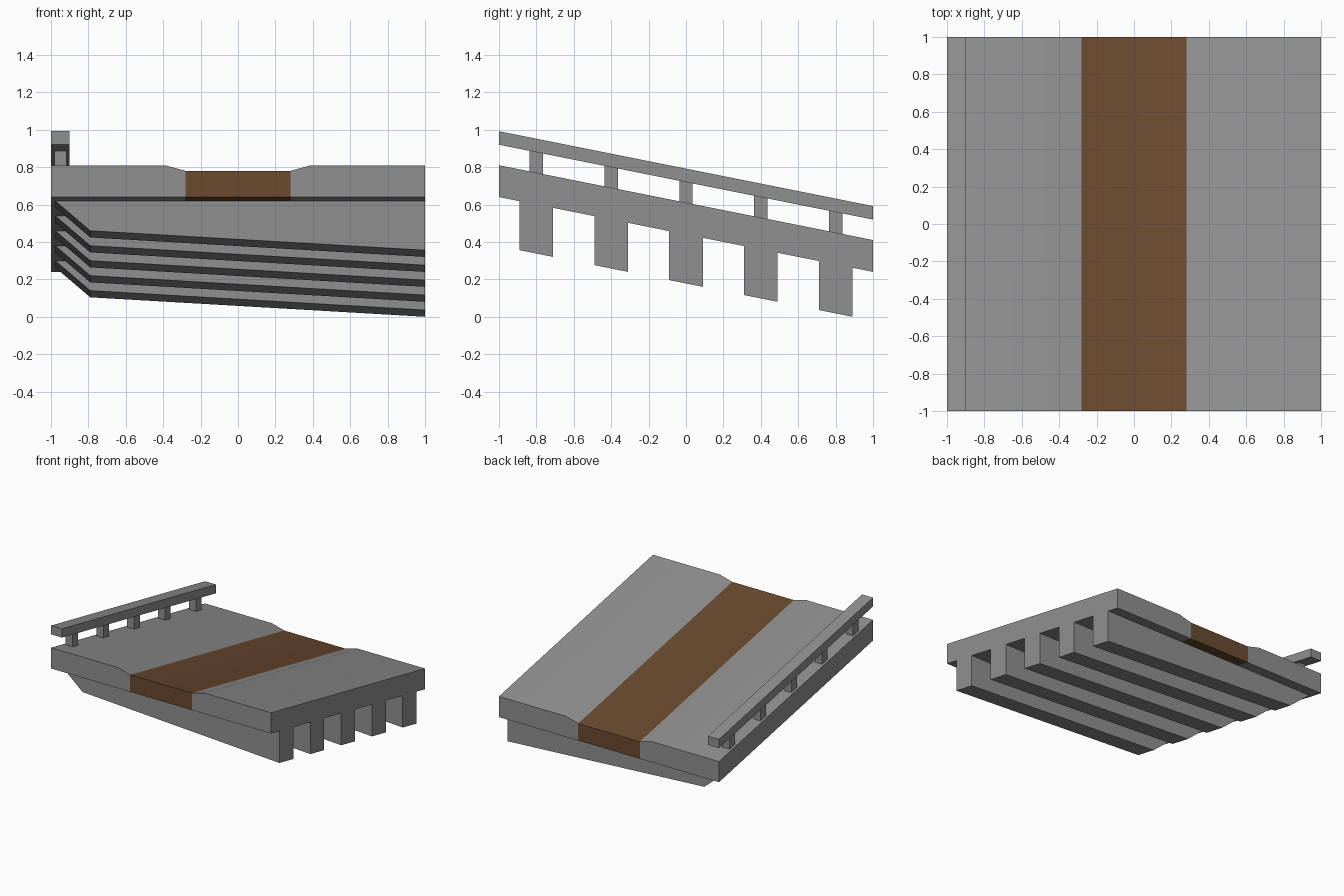
import bpy, bmesh, math

if "Cube" in bpy.data.objects:
    bpy.data.objects.remove(bpy.data.objects["Cube"])

SLOPE = -0.2  # everything is sheared down towards the back

grey = bpy.data.materials.new("grey_stone")
grey.diffuse_color = (0.28, 0.28, 0.28, 1)
grey.use_nodes = True
grey.node_tree.nodes["Principled BSDF"].inputs["Base Color"].default_value = grey.diffuse_color
brown = bpy.data.materials.new("brown_path")
brown.diffuse_color = (0.145, 0.068, 0.028, 1)
brown.use_nodes = True
brown.node_tree.nodes["Principled BSDF"].inputs["Base Color"].default_value = brown.diffuse_color


def finish(name, bm, mats=(grey,)):
    bmesh.ops.recalc_face_normals(bm, faces=bm.faces[:])
    me = bpy.data.meshes.new(name)
    bm.to_mesh(me)
    bm.free()
    for m in mats:
        me.materials.append(m)
    ob = bpy.data.objects.new(name, me)
    bpy.context.collection.objects.link(ob)
    return ob


def ring(bm, pts, y):
    return [bm.verts.new((x, y, z + SLOPE * y)) for x, z in pts]


def prism(name, pts, y0, y1):
    """Extrude an x-z profile along y, following the slope."""
    bm = bmesh.new()
    a, b = ring(bm, pts, y0), ring(bm, pts, y1)
    bm.faces.new(a)
    bm.faces.new(b[::-1])
    for i in range(len(pts)):
        j = (i + 1) % len(pts)
        bm.faces.new((a[i], a[j], b[j], b[i]))
    return finish(name, bm)


def rect(x0, x1, z0, z1):
    return [(x0, z0), (x1, z0), (x1, z1), (x0, z1)]


# Deck slab with a sunken brown path: columns of quads across x
top = [(-1, .61), (-.39, .61), (-.28, .58), (.28, .58), (.39, .61), (1, .61)]
bm = bmesh.new()
t0, t1 = ring(bm, top, -1), ring(bm, top, 1)
low = [(x, .44) for x, _ in top]
b0, b1 = ring(bm, low, -1), ring(bm, low, 1)
for i in range(len(top) - 1):
    for p, q in ((t0, t1), (t1, b1), (b1, b0), (b0, t0)):
        f = bm.faces.new((p[i], p[i + 1], q[i + 1], q[i]))
        f.material_index = 1 if i == 2 else 0
for k in (0, -1):
    bm.faces.new((t0[k], t1[k], b1[k], b0[k]))
deck = finish("deck", bm, (grey, brown))

# Soft shading over the shallow dip, crisp outer edges
bpy.context.view_layer.objects.active = deck
deck.select_set(True)
bpy.ops.object.shade_smooth_by_angle(angle=math.radians(30))

# Cross beams under the deck and posts above it
beam = [(-.975, .44), (-.79, .282), (1, .178), (1, .44)]
for i in range(5):
    y = -0.8 + 0.4 * i
    prism(f"beam_{i + 1}", beam, y - .09, y + .09)
    prism(f"rail_post_{i + 1}", rect(-.982, -.918, .61, .72), y - .036, y + .036)

# Handrail along the left edge
prism("handrail", rect(-1, -.9, .72, .792), -1, 1)
